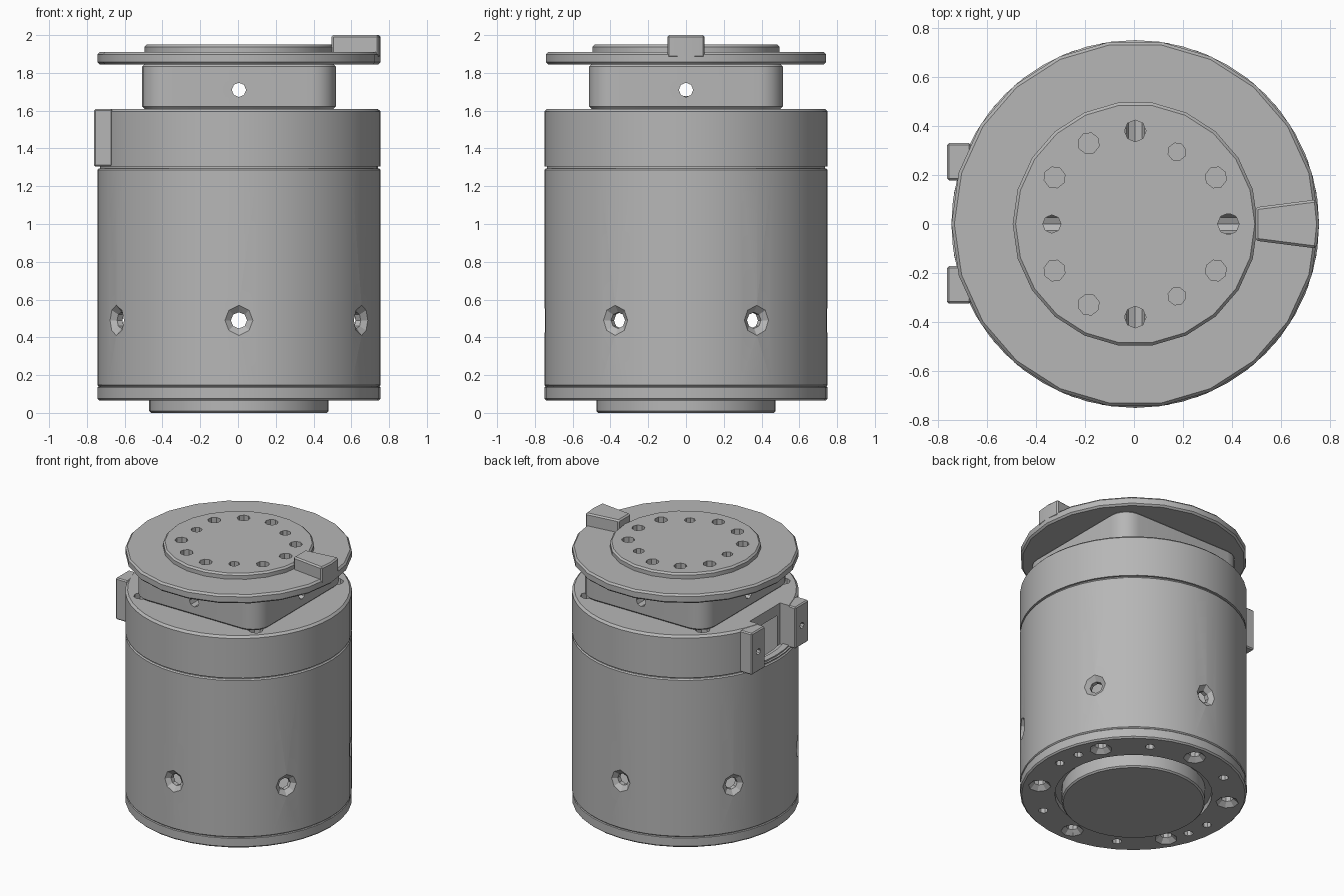
import bpy, bmesh, math
from mathutils import Matrix, Vector

cube = bpy.data.objects.get("Cube")
if cube:
    bpy.data.objects.remove(cube)

CX = 0.005  # axis of the round parts
AXIS = Matrix.Translation((CX, 0, 0))

metal = bpy.data.materials.new("grey metal")
metal.use_nodes = True
GREY = (0.47, 0.47, 0.47, 1)
metal.diffuse_color = GREY
metal.node_tree.nodes["Principled BSDF"].inputs["Base Color"].default_value = GREY


def lathe(bm, profile, sides, matrix=AXIS):
    """Revolve a closed (radius, height) outline; zero radius ends become caps."""
    rings = []
    for r, z in profile:
        if r > 0:
            turn = [2 * math.pi * i / sides for i in range(sides)]
            rings.append([bm.verts.new(matrix @ Vector((r * math.cos(a), r * math.sin(a), z)))
                          for a in turn])
    capped = any(r == 0 for r, z in profile)
    pairs = list(zip(rings, rings[1:]))
    if capped:
        bm.faces.new(rings[0])
        bm.faces.new(rings[-1])
    else:
        pairs.append((rings[-1], rings[0]))
    for a, b in pairs:
        for i in range(sides):
            j = (i + 1) % sides
            bm.faces.new((a[i], a[j], b[j], b[i]))


def prism(bm, outline, z0, z1):
    """Extrude a plan outline between two heights."""
    low = [bm.verts.new((x, y, z0)) for x, y in outline]
    high = [bm.verts.new((x, y, z1)) for x, y in outline]
    bm.faces.new(low)
    bm.faces.new(high)
    for i in range(len(low)):
        j = (i + 1) % len(low)
        bm.faces.new((low[i], low[j], high[j], high[i]))


def box(bm, x0, x1, y0, y1, z0, z1):
    prism(bm, [(x0, y0), (x1, y0), (x1, y1), (x0, y1)], z0, z1)


def drill(bm, matrix, r, depth, mouth=0, sides=8):
    """Hole entering along local -z from the origin, with optional countersink."""
    if mouth:
        slope = mouth - r
        outline = [(0, 0.03), (mouth + slope * 0.5, 0.03), (mouth, 0), (r, -0.03), (r, -depth), (0, -depth)]
    else:
        outline = [(0, 0.03), (r, 0.03), (r, -depth), (0, -depth)]
    lathe(bm, outline, sides, matrix)


def polar(radius, degrees, z):
    return AXIS @ Matrix.Rotation(math.radians(degrees), 4, 'Z') @ Matrix.Translation((radius, 0, z))


def outward(radius, degrees, z):
    return polar(radius, degrees, z) @ Matrix.Rotation(math.pi / 2, 4, 'Y')


def make(name, bm, cutter=None, bevel=0):
    """Turn a bmesh into an object, bevel it, cut its holes and shade it."""
    def add(label, source):
        bmesh.ops.recalc_face_normals(source, faces=source.faces)
        mesh = bpy.data.meshes.new(label)
        source.to_mesh(mesh)
        source.free()
        ob = bpy.data.objects.new(label, mesh)
        bpy.context.collection.objects.link(ob)
        return ob
    ob = add(name, bm)
    ob.data.materials.append(metal)
    tool = None
    if bevel:
        m = ob.modifiers.new("edge chamfer", 'BEVEL')
        m.width, m.segments, m.limit_method = bevel, 1, 'ANGLE'
        m.angle_limit = math.radians(40)
    if cutter:
        tool = add(name + "_cutter", cutter)
        tool.hide_render = True
        tool.data.materials.append(metal)
        m = ob.modifiers.new("holes", 'BOOLEAN')
        m.object, m.operation, m.solver = tool, 'DIFFERENCE', 'EXACT'
        m.use_self = True
    if ob.modifiers:
        deps = bpy.context.evaluated_depsgraph_get()
        mesh = bpy.data.meshes.new_from_object(ob.evaluated_get(deps))
        ob.modifiers.clear()
        ob.data = mesh
    if tool:
        bpy.data.objects.remove(tool)
    bpy.ops.object.select_all(action='DESELECT')
    ob.select_set(True)
    bpy.context.view_layer.objects.active = ob
    bpy.ops.object.shade_smooth_by_angle(angle=math.radians(28))
    return ob


# Base flange with central boss, recess and bolt holes underneath
bm, cut = bmesh.new(), bmesh.new()
lathe(bm, [(0, 0), (0.465, 0), (0.475, 0.01), (0.475, 0.105), (0.52, 0.105), (0.52, 0.065),
           (0.74, 0.065), (0.75, 0.075), (0.75, 0.135), (0.745, 0.14), (0, 0.14)], 36)
flip = Matrix.Rotation(math.pi, 4, 'X')
for k in range(6):
    drill(cut, polar(0.63, 30 + 60 * k, 0.065) @ flip, 0.04, 0.065, mouth=0.075)
for a in [60 * k for k in range(6)] + [15, 195]:
    drill(cut, polar(0.635, a, 0.065) @ flip, 0.032, 0.065)
make("base_flange", bm, cut)

# Hollow barrel with six countersunk radial holes
bm, cut = bmesh.new(), bmesh.new()
lathe(bm, [(0.69, 0.14), (0.742, 0.14), (0.75, 0.148), (0.75, 1.287), (0.742, 1.295), (0.69, 1.295)], 48)
for k in range(6):
    drill(cut, outward(0.75, 30 + 60 * k, 0.49), 0.043, 0.15, mouth=0.08)
make("barrel", bm, cut)

# Narrow seam between barrel and collar
bm = bmesh.new()
lathe(bm, [(0.69, 1.28), (0.735, 1.28), (0.735, 1.32), (0.69, 1.32)], 48)
make("seam_ring", bm)

# Collar with closed top, corner holes and side opening
bm, cut = bmesh.new(), bmesh.new()
lathe(bm, [(0, 1.61), (0.735, 1.61), (0.75, 1.595), (0.75, 1.305), (0.66, 1.305), (0.66, 1.53), (0, 1.53)], 48)
for k in range(4):
    drill(cut, polar(0.655, 45 + 90 * k, 1.61), 0.05, 0.06)
box(cut, -0.9, -0.64, -0.172, 0.178, 1.31, 1.7)
make("collar", bm, cut)

# Pair of connector brackets beside the opening
for name, y0, y1 in (("bracket_front", -0.325, -0.172), ("bracket_back", 0.178, 0.33)):
    bm, cut = bmesh.new(), bmesh.new()
    box(bm, -0.763, -0.665, y0, y1, 1.305, 1.608)
    spot = Matrix.Translation((-0.763, (y0 + y1) / 2, 1.45)) @ Matrix.Rotation(-math.pi / 2, 4, 'Y')
    drill(cut, spot, 0.022, 0.08)
    make(name, bm, cut, bevel=0.008)


def bolt_circle(bm):
    for k in range(12):
        small = k in (2, 6, 10)
        drill(bm, polar(0.34 if small else 0.38, 30 * k, 1.95), 0.037 if small else 0.044, 0.24)


# Square neck with rounded corners and cross holes
bm, cut = bmesh.new(), bmesh.new()
HALF, ROUND = 0.513, 0.13
outline = []
for q in range(4):
    mid = math.radians(45 + 90 * q)
    cx = math.copysign(HALF - ROUND, math.cos(mid)) + CX
    cy = math.copysign(HALF - ROUND, math.sin(mid))
    for s in range(6):
        a = math.radians(90 * q + 18 * s)
        outline.append((cx + ROUND * math.cos(a), cy + ROUND * math.sin(a)))
prism(bm, outline, 1.61, 1.846)
for a in (0, 90):
    drill(cut, outward(0.6, a, 1.71), 0.038, 1.2)
bolt_circle(cut)
make("square_neck", bm, cut, bevel=0.012)

# Top disc with raised face and twelve bolt holes
bm, cut = bmesh.new(), bmesh.new()
lathe(bm, [(0, 1.845), (0.738, 1.845), (0.75, 1.857), (0.75, 1.897), (0.738, 1.91),
           (0.5, 1.91), (0.5, 1.938), (0.488, 1.95), (0, 1.95)], 22)
bolt_circle(cut)
make("top_disc", bm, cut)

# Tapered locating key on the rim
bm = bmesh.new()
prism(bm, [(0.495, -0.068), (0.745, -0.1), (0.755, 0), (0.745, 0.1), (0.495, 0.068)], 1.88, 2.0)
make("locating_key", bm, bevel=0.01)
